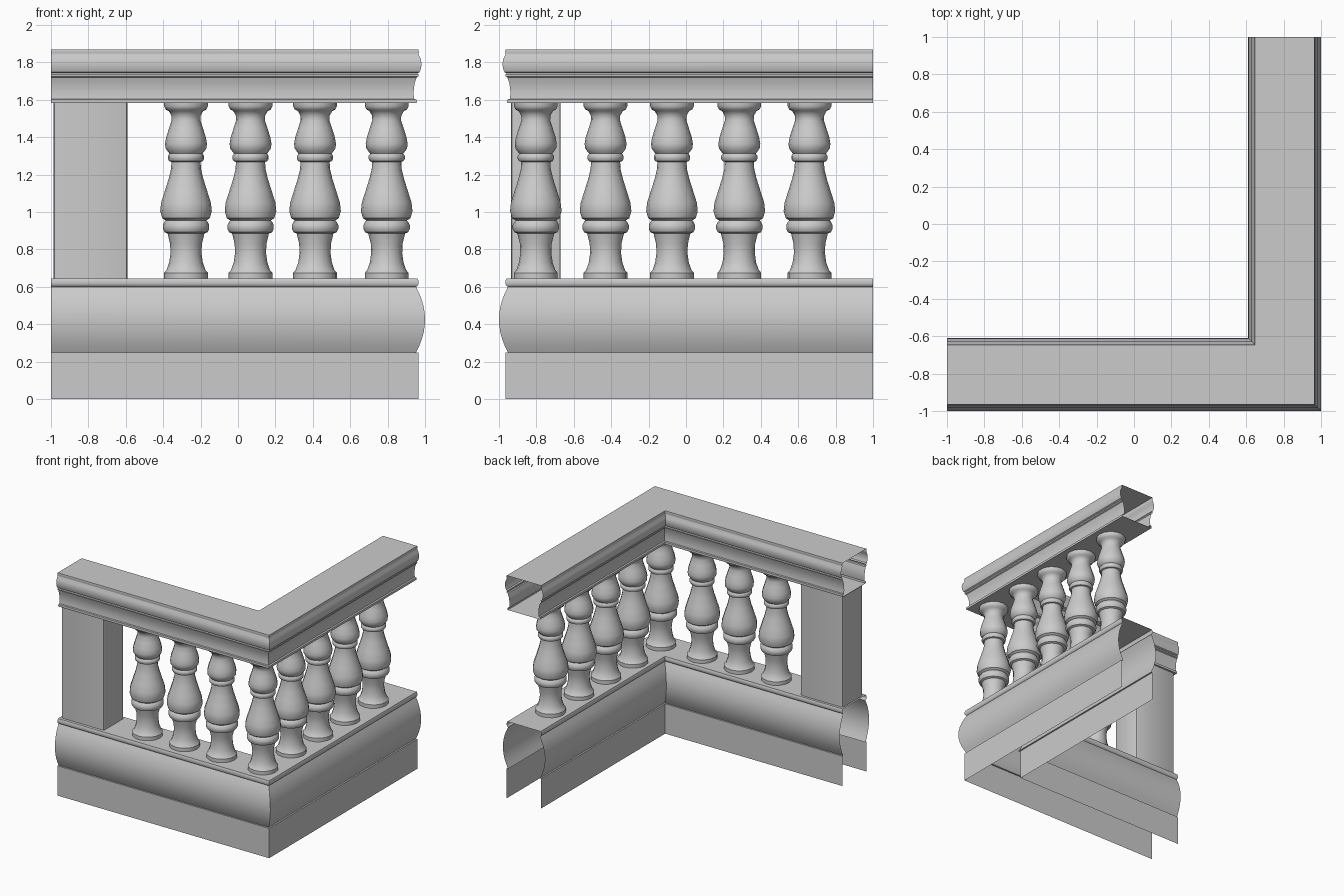
import bpy, bmesh
from math import radians, sin, cos, tau

if "Cube" in bpy.data.objects:
    bpy.data.objects.remove(bpy.data.objects["Cube"])

C = 0.805  # centreline distance of both arms


def finish(name, bm, angle=35):
    bmesh.ops.recalc_face_normals(bm, faces=bm.faces)
    me = bpy.data.meshes.new(name)
    bm.to_mesh(me)
    bm.free()
    ob = bpy.data.objects.new(name, me)
    bpy.context.collection.objects.link(ob)
    bpy.ops.object.select_all(action='DESELECT')
    ob.select_set(True)
    bpy.context.view_layer.objects.active = ob
    bpy.ops.object.shade_smooth_by_angle(angle=radians(angle))
    return ob


def sweep(name, half, closed):
    """Sweep a mirrored (offset, z) profile round the mitred L path, ends open."""
    prof = half + [(-o, z) for o, z in reversed(half)]
    bm = bmesh.new()
    rows = []
    for o, z in prof:
        d = C + o
        rows.append([bm.verts.new(p) for p in ((-1, -d, z), (d, -d, z), (d, 1, z))])
    n = len(rows)
    for i in range(n if closed else n - 1):
        a, b = rows[i], rows[(i + 1) % n]
        for k in range(2):
            bm.faces.new((a[k], a[k + 1], b[k + 1], b[k]))
    return finish(name, bm)


# plinth: straight base, swollen band, thin lip, flat top, open underneath
band = [(0.147 + 0.048 * (1 - ((z - 0.425) / 0.175) ** 2), z)
        for z in [0.25 + 0.035 * i for i in range(11)]]
sweep("plinth", [(0.16, 0), (0.16, 0.25)] + band +
      [(0.155, 0.605), (0.16, 0.615), (0.16, 0.632), (0.155, 0.645)], False)

# handrail: hollow closed moulding
sweep("handrail", [
    (0.15, 1.583), (0.152, 1.59), (0.15, 1.602), (0.137, 1.604), (0.134, 1.63),
    (0.135, 1.66), (0.14, 1.69), (0.15, 1.72), (0.159, 1.725), (0.16, 1.735),
    (0.155, 1.742), (0.166, 1.748), (0.174, 1.77), (0.176, 1.795),
    (0.172, 1.82), (0.16, 1.842), (0.159, 1.848), (0.162, 1.855), (0.159, 1.87)], True)

# end pier with softened vertical corners
bm = bmesh.new()
bmesh.ops.create_cube(bm, size=1)
for v in bm.verts:
    v.co = (v.co.x * 0.395 - 0.788, v.co.y * 0.265 - 0.803, v.co.z * 0.938 + 1.114)
uprights = [e for e in bm.edges if abs(e.verts[0].co.z - e.verts[1].co.z) > 0.5]
bmesh.ops.bevel(bm, geom=uprights, offset=0.015, segments=2, profile=0.5, affect='EDGES')
finish("end_pier", bm)

# turned baluster profile (radius, z)
turned = [
    (0.117, 0.645), (0.117, 0.675), (0.104, 0.69), (0.09, 0.73), (0.083, 0.78),
    (0.085, 0.83), (0.096, 0.875), (0.098, 0.885), (0.115, 0.892), (0.124, 0.91),
    (0.124, 0.93), (0.115, 0.948), (0.108, 0.955), (0.127, 0.967), (0.138, 1.005),
    (0.133, 1.05), (0.114, 1.11), (0.092, 1.18), (0.08, 1.23), (0.078, 1.268),
    (0.09, 1.272), (0.097, 1.285), (0.097, 1.3), (0.088, 1.312), (0.093, 1.318),
    (0.109, 1.34), (0.112, 1.365), (0.106, 1.4), (0.09, 1.45), (0.077, 1.49),
    (0.078, 1.515), (0.092, 1.54), (0.108, 1.548), (0.117, 1.565), (0.117, 1.583)]


def baluster(name, x, y, sides=16):
    bm = bmesh.new()
    rings = [[bm.verts.new((x + r * cos(tau * i / sides), y + r * sin(tau * i / sides), z))
              for i in range(sides)] for r, z in turned]
    for a, b in zip(rings, rings[1:]):
        for i in range(sides):
            j = (i + 1) % sides
            bm.faces.new((a[i], a[j], b[j], b[i]))
    finish(name, bm, 40)


# front arm, corner, then side arm
for i, x in enumerate((-0.278, 0.067, 0.412)):
    baluster(f"front_baluster_{i + 1}", x, -0.803)
baluster("corner_baluster", 0.795, -0.803)
for i, y in enumerate((-0.43, -0.075, 0.285, 0.66)):
    baluster(f"side_baluster_{i + 1}", 0.795, y)
